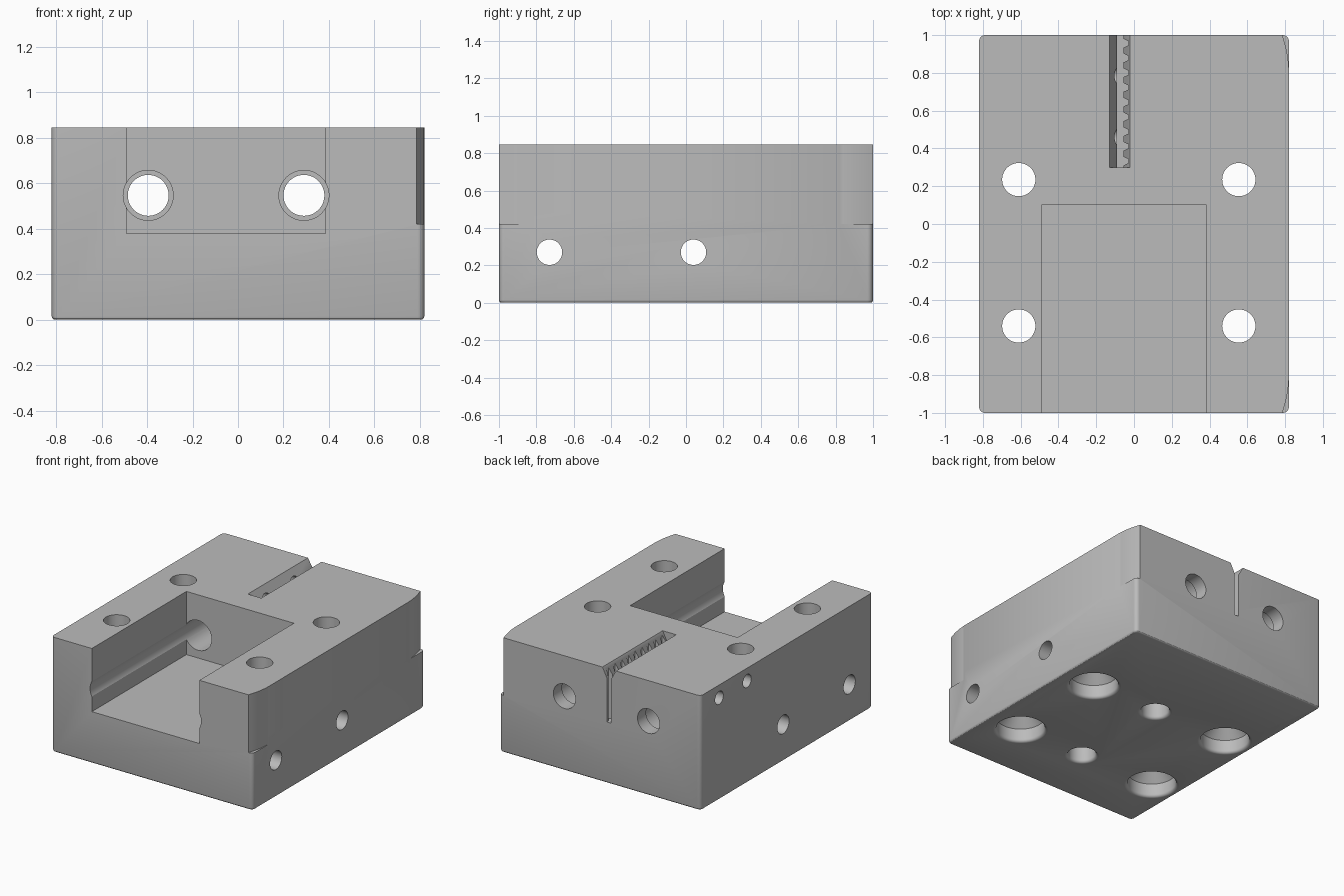
import bpy, bmesh, math
from mathutils import Matrix, Vector

old = bpy.data.objects.get("Cube")
if old:
    bpy.data.objects.remove(old)

HX, HY, TOP = 0.82, 1.0, 0.845

grey = bpy.data.materials.new("plain_grey")
grey.use_nodes = True
grey.diffuse_color = (0.5, 0.5, 0.5, 1)
grey.node_tree.nodes["Principled BSDF"].inputs["Base Color"].default_value = (0.5, 0.5, 0.5, 1)


def finish(bm, name):
    bmesh.ops.recalc_face_normals(bm, faces=bm.faces)
    mesh = bpy.data.meshes.new(name)
    bm.to_mesh(mesh)
    bm.free()
    mesh.materials.append(grey)
    obj = bpy.data.objects.new(name, mesh)
    bpy.context.collection.objects.link(obj)
    return obj


def box_bm(lo, hi):
    bm = bmesh.new()
    lo, hi = Vector(lo), Vector(hi)
    mat = Matrix.Translation((lo + hi) / 2) @ Matrix.Diagonal((*(hi - lo), 1))
    bmesh.ops.create_cube(bm, size=1, matrix=mat)
    return bm


def prism(name, points, lo, hi, axis="Z"):
    """Extrude an outline along z (points are x, y) or along y (points are x, z)."""
    bm = bmesh.new()
    place = (lambda a, b, h: (a, b, h)) if axis == "Z" else (lambda a, b, h: (a, h, b))
    rings = [[bm.verts.new(place(a, b, h)) for a, b in points] for h in (lo, hi)]
    n = len(points)
    bm.faces.new(rings[0])
    bm.faces.new(rings[1])
    for i in range(n):
        j = (i + 1) % n
        bm.faces.new((rings[0][i], rings[0][j], rings[1][j], rings[1][i]))
    return finish(bm, name)


def lathe(name, profile, origin, axis="Z", sides=48):
    """Closed solid of revolution; profile is (radius, distance along axis)."""
    bm = bmesh.new()
    rings = []
    for r, h in profile:
        ring = []
        for i in range(sides):
            a = math.tau * i / sides
            u, v = r * math.cos(a), r * math.sin(a)
            p = {"X": (h, u, v), "Y": (u, h, v), "Z": (u, v, h)}[axis]
            ring.append(bm.verts.new(Vector(p) + Vector(origin)))
        rings.append(ring)
    bm.faces.new(rings[0])
    bm.faces.new(rings[-1])
    for a, b in zip(rings, rings[1:]):
        for i in range(sides):
            j = (i + 1) % sides
            bm.faces.new((a[i], a[j], b[j], b[i]))
    return finish(bm, name)


def rounded_mouth(r, f, steps=5):
    """Profile of a hole mouth flaring out with fillet f at z = 0."""
    arc = [(r + f - f * math.sin(t), f - f * math.cos(t))
           for t in (math.pi / 2 * i / steps for i in range(steps + 1))]
    return [(r + f, -0.05)] + arc


# Main block with rounded upright corners and a softened bottom edge
bm = box_bm((-HX, -HY, 0), (HX, HY, TOP))
upright = [e for e in bm.edges if abs(e.verts[0].co.z - e.verts[1].co.z) > 0.1]
bmesh.ops.bevel(bm, geom=upright, offset=0.03, segments=5, profile=0.5, affect="EDGES")
bottom = [e for e in bm.edges if max(v.co.z for v in e.verts) < 0.001]
bmesh.ops.bevel(bm, geom=bottom, offset=0.015, segments=3, profile=0.5, affect="EDGES")
block = finish(bm, "carriage_block")

cutters = []

# Open pocket at the front
cutters.append(finish(box_bm((-0.49, -1.1, 0.38), (0.385, 0.1, 1)), "pocket_cutter"))

# Rod bores, wide from the front and narrower through the back
for x in (-0.395, 0.29):
    steps = [(0.11, -1.1), (0.11, 0.9), (0.09, 0.9), (0.09, 1.1)]
    cutters.append(lathe("rod_bore_cutter", steps, (x, 0, 0.547), "Y"))

# Upright bolt holes with coned head recesses, and blind holes between them
for y in (0.235, -0.54):
    for x in (-0.61, 0.555):
        shape = rounded_mouth(0.165, 0.022) + [(0.165, 0.1), (0.088, 0.185), (0.088, 1)]
        cutters.append(lathe("bolt_hole_cutter", shape, (x, y, 0)))
    shape = rounded_mouth(0.095, 0.022) + [(0.095, 0.22), (0.01, 0.26)]
    cutters.append(lathe("blind_hole_cutter", shape, (0.01, y, 0)))

# Cross holes running the full width
for y in (-0.73, 0.04):
    cutters.append(lathe("cross_hole_cutter", [(0.068, -1), (0.068, 1)], (0, y, 0.27), "X"))

# Belt slot: a narrow toothed groove with a chamfered mouth
SLOT_Y, PITCH = 0.3, 0.078
outline = [(-0.09, 1.1), (-0.09, SLOT_Y), (-0.055, SLOT_Y)]
for i in range(9):
    y = SLOT_Y + 0.01 + i * PITCH
    outline += [(-0.055, y), (-0.03, y + 0.012), (-0.03, y + 0.034), (-0.055, y + 0.046)]
outline.append((-0.055, 1.1))
cutters.append(prism("belt_slot_cutter", outline, 0.45, 1))
mouth = [(-0.09, 0.775), (-0.055, 0.775), (-0.02, TOP), (-0.02, 1), (-0.13, 1), (-0.13, TOP)]
cutters.append(prism("slot_mouth_cutter", mouth, SLOT_Y, 1.1, "Y"))

# Clamp screw holes from the left-hand wall into the slot
for y in (0.46, 0.785):
    cutters.append(lathe("screw_hole_cutter", [(0.048, -1), (0.048, -0.075)], (0, y, 0.75), "X", 32))

# Swept relief on the two upper corners of one side
for side in (1, -1):
    arc = [(HX - d * d / 1.14, side * (0.8 + d)) for d in (0.02 * i for i in range(1, 13))]
    arc = [(HX + 0.01, side * 0.8)] + arc + [(0.9, side * 1.05), (0.9, side * 0.8)]
    cutters.append(prism("corner_relief_cutter", arc, 0.42, 1))

# Carve the block, then drop the cutters
bpy.ops.object.select_all(action="DESELECT")
bpy.context.view_layer.objects.active = block
block.select_set(True)
for cutter in cutters:
    cutter.hide_render = True
    mod = block.modifiers.new("carve", "BOOLEAN")
    mod.operation = "DIFFERENCE"
    mod.solver = "EXACT"
    mod.object = cutter
    bpy.ops.object.modifier_apply(modifier=mod.name)
    bpy.data.objects.remove(cutter)

bpy.ops.object.shade_smooth_by_angle(angle=math.radians(30))
